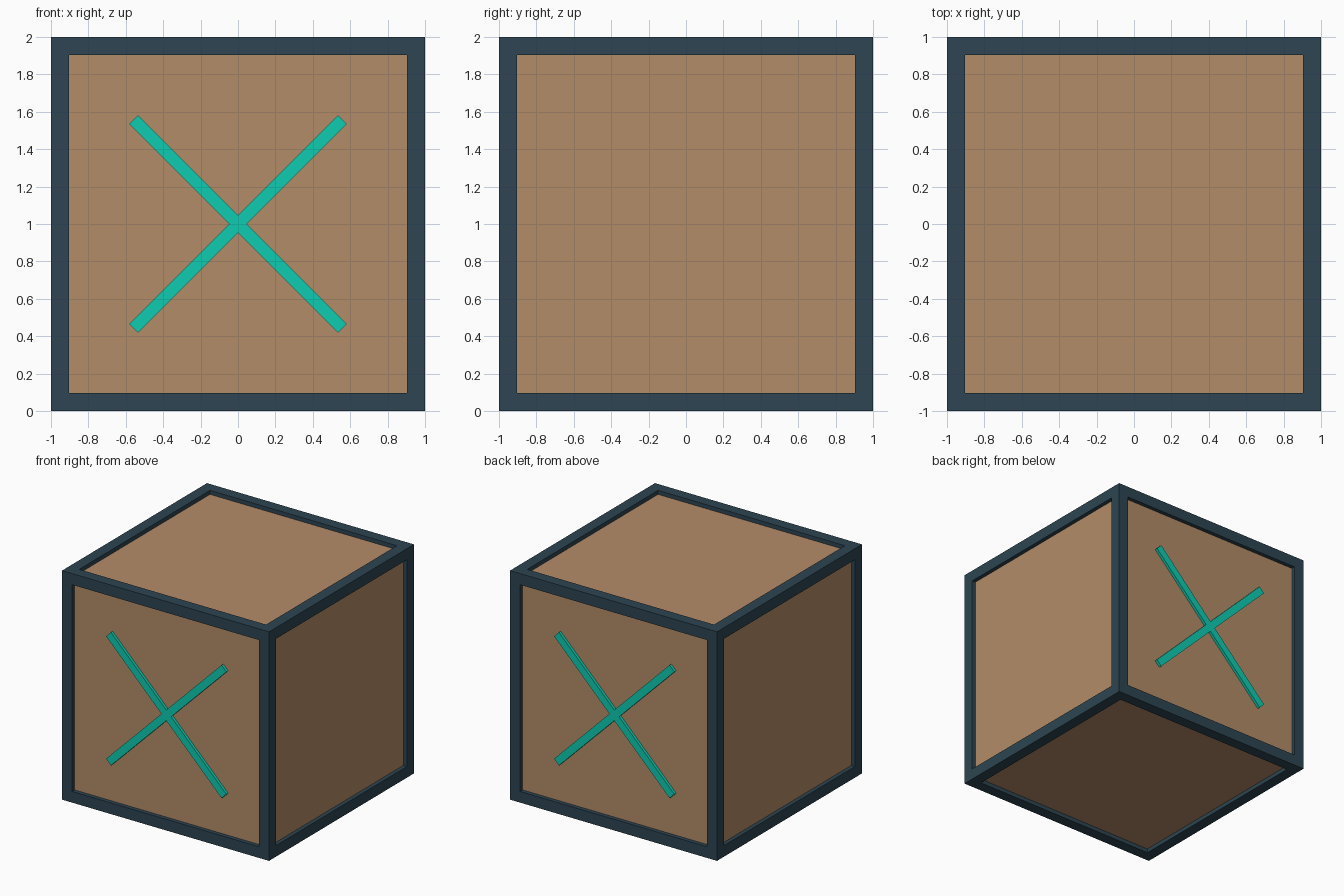
import bpy, bmesh, math
from mathutils import Matrix, Vector

if "Cube" in bpy.data.objects:
    bpy.data.objects.remove(bpy.data.objects["Cube"])

FRAME_W = 0.138   # width of the border beams
RECESS = 0.035    # how far panels sit behind the frame


def material(name, rgb):
    m = bpy.data.materials.new(name)
    m.diffuse_color = (*rgb, 1.0)
    m.use_nodes = True
    m.node_tree.nodes["Principled BSDF"].inputs["Base Color"].default_value = m.diffuse_color
    return m


def finish(name, bm, mat):
    bmesh.ops.recalc_face_normals(bm, faces=bm.faces[:])
    me = bpy.data.meshes.new(name)
    bm.to_mesh(me)
    bm.free()
    me.materials.append(mat)
    ob = bpy.data.objects.new(name, me)
    bpy.context.collection.objects.link(ob)
    return ob


def box(name, size, matrix, mat):
    bm = bmesh.new()
    bmesh.ops.create_cube(bm, size=1, matrix=matrix @ Matrix.Diagonal((*size, 1)))
    return finish(name, bm, mat)


slate = material("dark slate", (0.026, 0.060, 0.084))
tan = material("tan wood", (0.456, 0.262, 0.138))
teal = material("teal", (0.0045, 0.600, 0.435))

centre = Matrix.Translation((0, 0, 1))

# Frame: cube with every side inset, stepped inward and opened
bm = bmesh.new()
bmesh.ops.create_cube(bm, size=2, matrix=centre)
sides = bm.faces[:]
bmesh.ops.inset_individual(bm, faces=sides, thickness=FRAME_W)
openings = bmesh.ops.extrude_discrete_faces(bm, faces=sides)["faces"]
for f in openings:
    f.normal_update()
    n = f.calc_center_median() - Vector((0, 0, 1))
    bmesh.ops.translate(bm, verts=f.verts[:], vec=-n.normalized() * RECESS)
bmesh.ops.delete(bm, geom=openings, context="FACES")
finish("frame", bm, slate)

# Panels: inner box showing through all six openings
p = 2 * (1 - RECESS)
box("panels", (p, p, p), centre, tan)

# Crossed bars on the front and back panels
for side, y in (("front", -1), ("back", 1)):
    for label, angle in (("rising", -45), ("falling", 45)):
        m = Matrix.Translation((0, y * 0.97, 1)) @ Matrix.Rotation(math.radians(angle), 4, "Y")
        box(f"{side}_{label}_bar", (1.577, 0.04, 0.066), m, teal)
